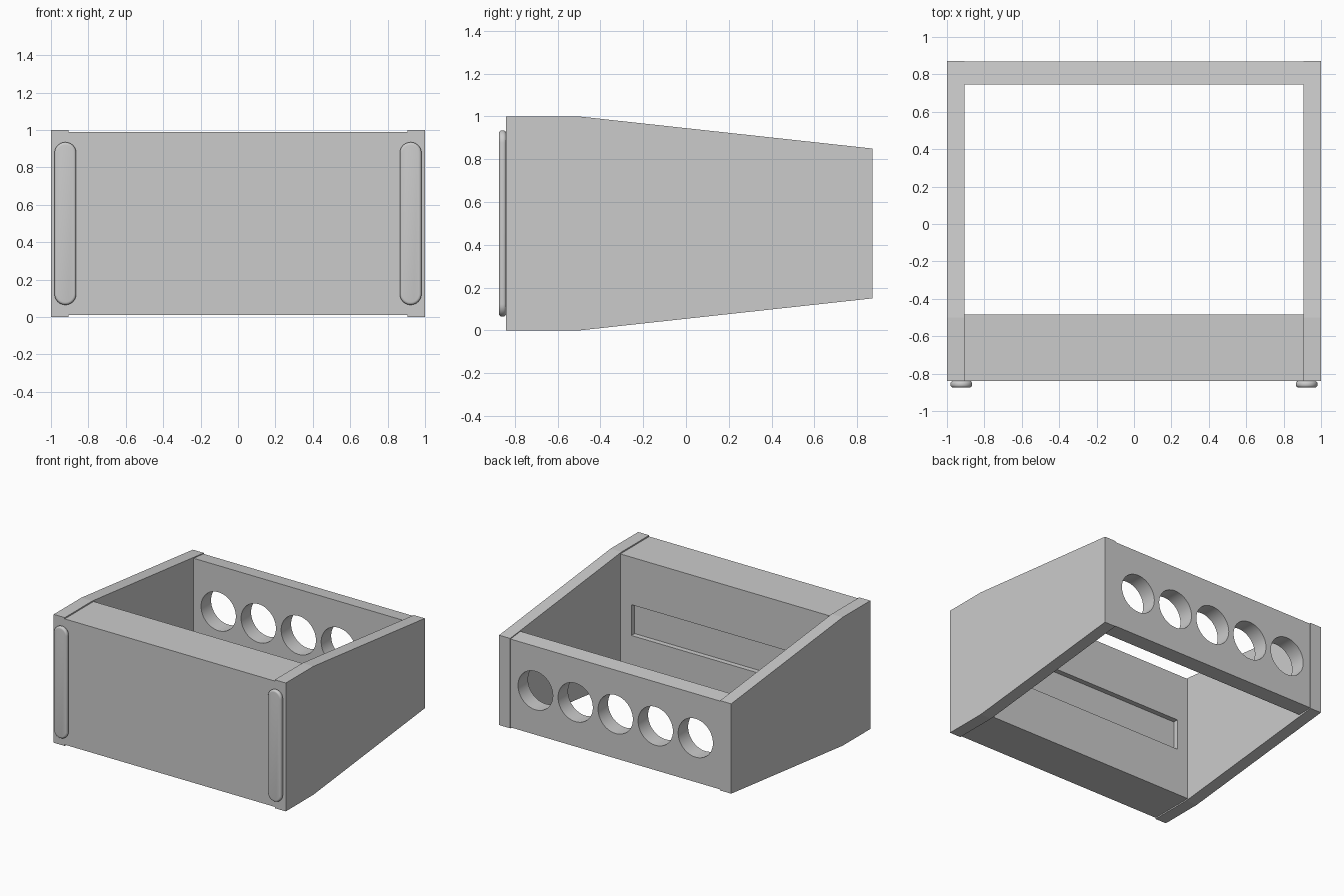
import bpy, bmesh
from math import sin, cos, pi, radians
from mathutils import Vector

if "Cube" in bpy.data.objects:
    bpy.data.objects.remove(bpy.data.objects["Cube"])


def extrude(name, pts, axis, a, b):
    """Prism: 2D profile swept along 'x' (pts are y,z) or 'y' (pts are x,z)."""
    place = (lambda p, t: (t, p[0], p[1])) if axis == 'x' else (lambda p, t: (p[0], t, p[1]))
    bm = bmesh.new()
    face = bm.faces.new([bm.verts.new(place(p, a)) for p in pts])
    new = bmesh.ops.extrude_face_region(bm, geom=[face])['geom']
    shift = Vector(place((0, 0), b - a))
    bmesh.ops.translate(bm, vec=shift, verts=[v for v in new if isinstance(v, bmesh.types.BMVert)])
    bmesh.ops.recalc_face_normals(bm, faces=bm.faces)
    me = bpy.data.meshes.new(name)
    bm.to_mesh(me)
    bm.free()
    ob = bpy.data.objects.new(name, me)
    bpy.context.collection.objects.link(ob)
    return ob


def activate(ob):
    bpy.ops.object.select_all(action='DESELECT')
    ob.select_set(True)
    bpy.context.view_layer.objects.active = ob


def cut(ob, cutter):
    mod = ob.modifiers.new("cut", 'BOOLEAN')
    mod.operation, mod.object, mod.solver = 'DIFFERENCE', cutter, 'EXACT'
    activate(ob)
    bpy.ops.object.modifier_apply(modifier=mod.name)
    bpy.data.objects.remove(cutter)


def smooth(ob, angle=35):
    activate(ob)
    bpy.ops.object.shade_smooth_by_angle(angle=radians(angle))


def rect(a, b, c, d):
    return [(a, c), (b, c), (b, d), (a, d)]


# Tapered side panels
side = [(-0.84, 0), (-0.5, 0), (0.872, 0.15), (0.872, 0.85), (-0.5, 1), (-0.84, 1)]
for s, label in ((-1, "left"), (1, "right")):
    extrude(label + "_side_panel", side, 'x', s * 0.905, s * 1.0)

# Thick front block with a shallow slot on its inner face
front = extrude("front_block", rect(-0.84, -0.485, 0.01, 0.99), 'x', -0.905, 0.905)
cut(front, extrude("slot_cutter", rect(-0.81, 0.81, 0.38, 0.62), 'y', -0.525, -0.4))

# Back wall with five round holes
back = extrude("back_wall", [(0.745, 0.153), (0.868, 0.156), (0.868, 0.844), (0.745, 0.857)],
               'x', -0.905, 0.905)
for i in range(-2, 3):
    ring = [(i * 0.345 + 0.15 * cos(2 * pi * k / 48), 0.5 + 0.15 * sin(2 * pi * k / 48))
            for k in range(48)]
    cut(back, extrude("hole_cutter", ring, 'y', 0.6, 1.0))
smooth(back)

# Rounded vertical strips on the front
R, LOW, HIGH = 0.058, 0.123, 0.877
for s, label in ((-1, "left"), (1, "right")):
    arc = [(s * 0.923 + R * cos(pi * k / 16), HIGH + R * sin(pi * k / 16)) for k in range(17)]
    arc += [(s * 0.923 - R * cos(pi * k / 16), LOW - R * sin(pi * k / 16)) for k in range(17)]
    strip = extrude(label + "_front_strip", arc, 'y', -0.84, -0.874)
    bev = strip.modifiers.new("soft_edge", 'BEVEL')
    bev.width, bev.segments, bev.limit_method, bev.angle_limit = 0.014, 4, 'ANGLE', radians(60)
    activate(strip)
    bpy.ops.object.modifier_apply(modifier=bev.name)
    smooth(strip)
